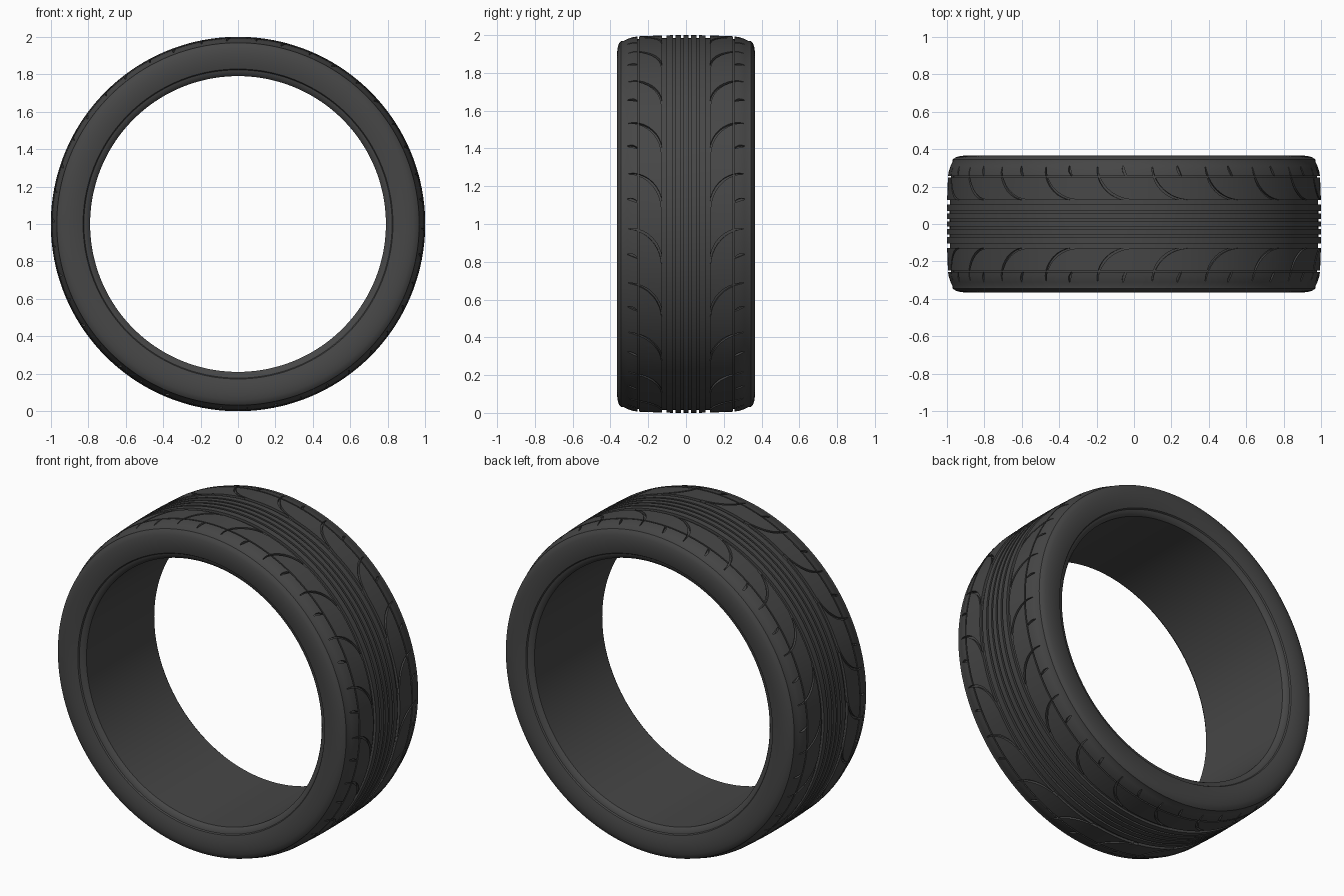
import bpy, bmesh, math

cube = bpy.data.objects.get("Cube")
if cube:
    bpy.data.objects.remove(cube, do_unlink=True)

rubber = bpy.data.materials.new("dark_rubber")
rubber.use_nodes = True
colour = (0.062, 0.062, 0.062, 1)
rubber.diffuse_color = colour
rubber.node_tree.nodes["Principled BSDF"].inputs["Base Color"].default_value = colour

STEPS = 168
PITCHES = 21
DEPTH = 0.015


def crown(y):
    """Tread radius at a distance y from the centre line."""
    return 1.0 - 0.1 * abs(y) ** 2 - 3.0 * max(0, abs(y) - 0.25) ** 2


def wheel_point(r, y, a):
    return (r * math.cos(a), y, 1 + r * math.sin(a))


def make_object(name, bm):
    bmesh.ops.recalc_face_normals(bm, faces=bm.faces)
    mesh = bpy.data.meshes.new(name)
    bm.to_mesh(mesh)
    bm.free()
    mesh.materials.append(rubber)
    obj = bpy.data.objects.new(name, mesh)
    bpy.context.collection.objects.link(obj)
    return obj


# Half profile (distance from centre, radius): tread with ring grooves
half = []
for centre, width in [(0.02, 0.011), (0.062, 0.013), (0.115, 0.024), (0.252, 0.008)]:
    a, b = centre - width / 2, centre + width / 2
    half += [(a, crown(a)), (a, crown(a) - DEPTH), (b, crown(b) - DEPTH), (b, crown(b))]
half += [(y, crown(y)) for y in (0.28, 0.31, 0.33)]
# Shoulder, sidewall, rim line and bead
half += [(0.345, 0.968), (0.355, 0.955), (0.361, 0.938), (0.365, 0.91),
         (0.364, 0.88), (0.36, 0.85), (0.354, 0.828), (0.346, 0.823),
         (0.344, 0.816), (0.338, 0.80), (0.325, 0.79)]
profile = [(-y, r) for y, r in reversed(half)] + half

# Tyre body: closed profile turned around the axle
bm = bmesh.new()
rings = []
for i in range(STEPS):
    a = 2 * math.pi * i / STEPS
    rings.append([bm.verts.new(wheel_point(r, y, a)) for y, r in profile])
for i, ring in enumerate(rings):
    after = rings[(i + 1) % STEPS]
    for j in range(len(profile)):
        k = (j + 1) % len(profile)
        bm.faces.new((ring[j], ring[k], after[k], after[j]))
tyre = make_object("tyre", bm)


def add_cut(bm, path, width):
    """Sweep a tapered groove cutter along (y, angle) points."""
    sections = []
    last = len(path) - 1
    for i, (y, a) in enumerate(path):
        y0, a0 = path[max(i - 1, 0)]
        y1, a1 = path[min(i + 1, last)]
        dy, da = y1 - y0, a1 - a0
        length = math.hypot(dy, da)
        w = width * (0.3 + 0.7 * math.sin(math.pi * i / last)) / 2
        ny, na = -da / length * w, dy / length * w
        low, high = crown(y) - DEPTH, 1.03
        sections.append([bm.verts.new(wheel_point(r, y + s * ny, a + s * na))
                         for s, r in ((-1, low), (1, low), (1, high), (-1, high))])
    for s, t in zip(sections, sections[1:]):
        for j in range(4):
            k = (j + 1) % 4
            bm.faces.new((s[j], s[k], t[k], t[j]))
    bm.faces.new(sections[0])
    bm.faces.new(sections[-1])


# Curved long grooves and short shoulder grooves on both sides
bm = bmesh.new()
for n in range(PITCHES):
    start = 2 * math.pi * n / PITCHES - 0.025
    for side in (-1, 1):
        arc = [math.pi / 2 * i / 10 for i in range(11)]
        add_cut(bm, [(side * (0.305 - 0.177 * math.sin(t)),
                      start - 0.19 * (1 - math.cos(t))) for t in arc], 0.014)
        add_cut(bm, [(side * (0.31 - 0.055 * t), start + 0.16 - 0.02 * t * t)
                     for t in (0, 0.25, 0.5, 0.75, 1)], 0.014)
cutter = make_object("tread_cutter", bm)

cut = tyre.modifiers.new("tread_grooves", "BOOLEAN")
cut.operation = "DIFFERENCE"
cut.solver = "EXACT"
cut.object = cutter
bpy.ops.object.select_all(action="DESELECT")
tyre.select_set(True)
bpy.context.view_layer.objects.active = tyre
bpy.ops.object.modifier_apply(modifier=cut.name)
bpy.data.objects.remove(cutter, do_unlink=True)
bpy.ops.object.shade_smooth_by_angle(angle=math.radians(32))
